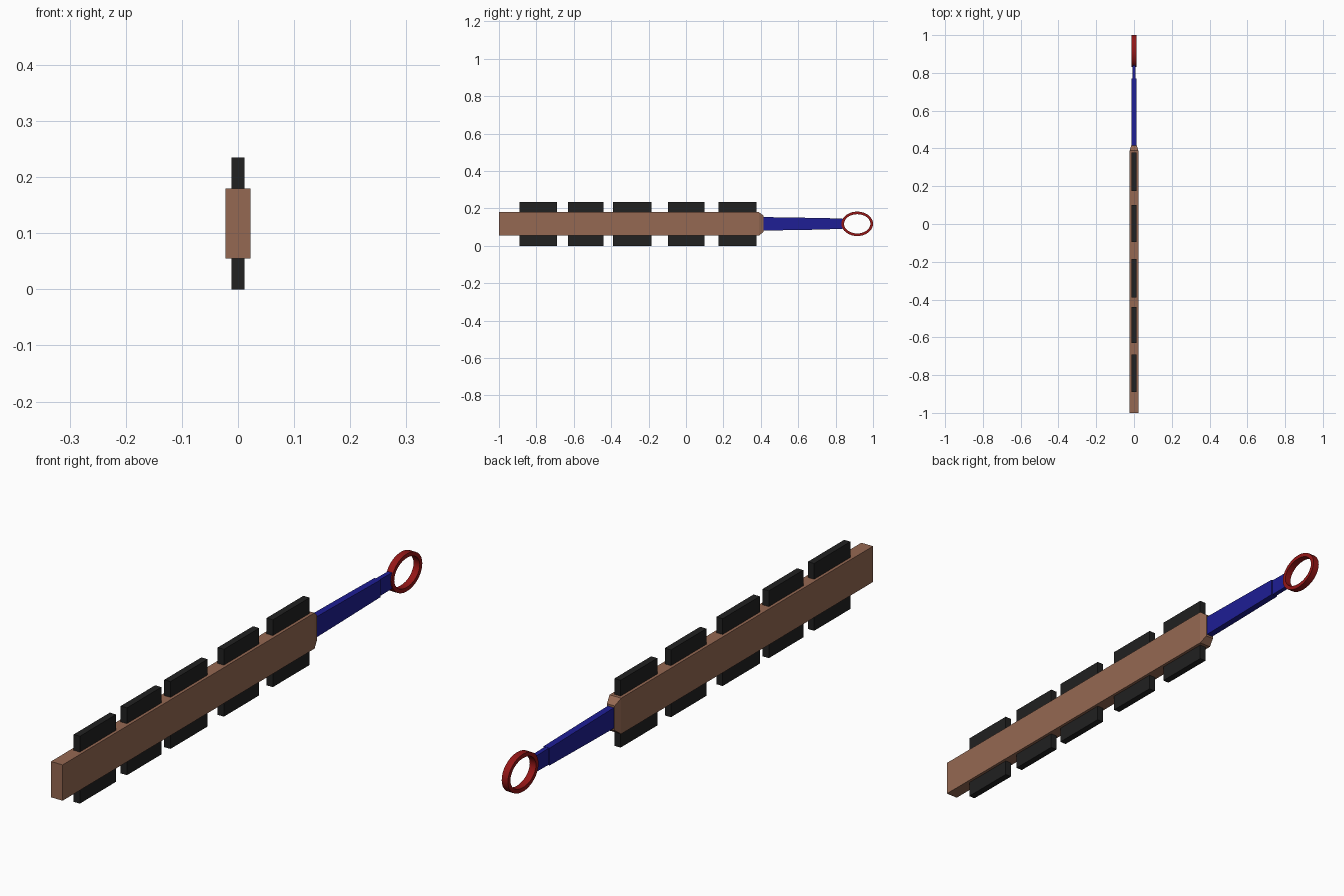
import bpy, bmesh, math

if "Cube" in bpy.data.objects:
    bpy.data.objects.remove(bpy.data.objects["Cube"])

ZC = 0.1175  # centre height of the whole model


def material(name, rgb):
    m = bpy.data.materials.new(name)
    m.diffuse_color = (*rgb, 1)
    m.use_nodes = True
    m.node_tree.nodes["Principled BSDF"].inputs["Base Color"].default_value = m.diffuse_color
    return m


WOOD = material("wood", (0.30, 0.14, 0.085))
BLACK = material("black_stone", (0.015, 0.015, 0.015))
BLUE = material("blue_wrap", (0.013, 0.013, 0.30))
RED = material("red_lacquer", (0.30, 0.008, 0.008))


def finish(bm, name, mat):
    bmesh.ops.recalc_face_normals(bm, faces=bm.faces)
    mesh = bpy.data.meshes.new(name)
    bm.to_mesh(mesh)
    bm.free()
    mesh.materials.append(mat)
    ob = bpy.data.objects.new(name, mesh)
    bpy.context.collection.objects.link(ob)
    return ob


def loft(name, sections, mat):
    """Rectangular bar along y; sections are (y, half width, half height)."""
    bm = bmesh.new()
    loops = [[bm.verts.new((sx * hw, y, ZC + sz * hh))
              for sx, sz in ((-1, -1), (1, -1), (1, 1), (-1, 1))]
             for y, hw, hh in sections]
    for a, b in zip(loops, loops[1:]):
        for i in range(4):
            j = (i + 1) % 4
            bm.faces.new((a[i], a[j], b[j], b[i]))
    bm.faces.new(loops[0])
    bm.faces.new(loops[-1])
    return finish(bm, name, mat)


# Wooden paddle with a chamfered shoulder at the grip end
loft("wooden_body", [(-1, 0.0225, 0.0625), (0.39, 0.0225, 0.0625),
                     (0.415, 0.015, 0.043)], WOOD)

# Grip, slightly tapered, with a thin tang running into the ring
loft("grip", [(0.40, 0.012, 0.036), (0.55, 0.012, 0.034),
              (0.77, 0.012, 0.030)], BLUE)
loft("grip_tang", [(0.76, 0.008, 0.029), (0.838, 0.008, 0.028)], BLUE)

# Stone blades along both edges
SPANS = [(-0.89, -0.69), (-0.63, -0.44), (-0.39, -0.185), (-0.095, 0.10), (0.175, 0.378)]
for n, (y0, y1) in enumerate(SPANS, 1):
    for side, z0, z1 in (("upper", 0.17, 2 * ZC), ("lower", 0, 0.065)):
        bm = bmesh.new()
        bmesh.ops.create_cube(bm, size=1)
        for v in bm.verts:
            v.co = (v.co.x * 0.024, (y0 + y1) / 2 + v.co.y * (y1 - y0),
                    (z0 + z1) / 2 + v.co.z * (z1 - z0))
        finish(bm, f"{side}_blade_{n}", BLACK)

# Oval pommel ring with a flat band section
bm = bmesh.new()
N = 32
rings = []
for i in range(N):
    c, s = math.cos(math.tau * i / N), math.sin(math.tau * i / N)
    rings.append([bm.verts.new((x, 0.9155 + c * (0.0845 - t), ZC + s * (0.0655 - t)))
                  for x, t in ((-0.012, 0), (0.012, 0), (0.012, 0.014), (-0.012, 0.014))])
for i in range(N):
    a, b = rings[i], rings[(i + 1) % N]
    for k in range(4):
        m = (k + 1) % 4
        bm.faces.new((a[k], a[m], b[m], b[k]))
ring = finish(bm, "pommel_ring", RED)
bpy.context.view_layer.objects.active = ring
ring.select_set(True)
bpy.ops.object.shade_smooth_by_angle(angle=math.radians(30))
